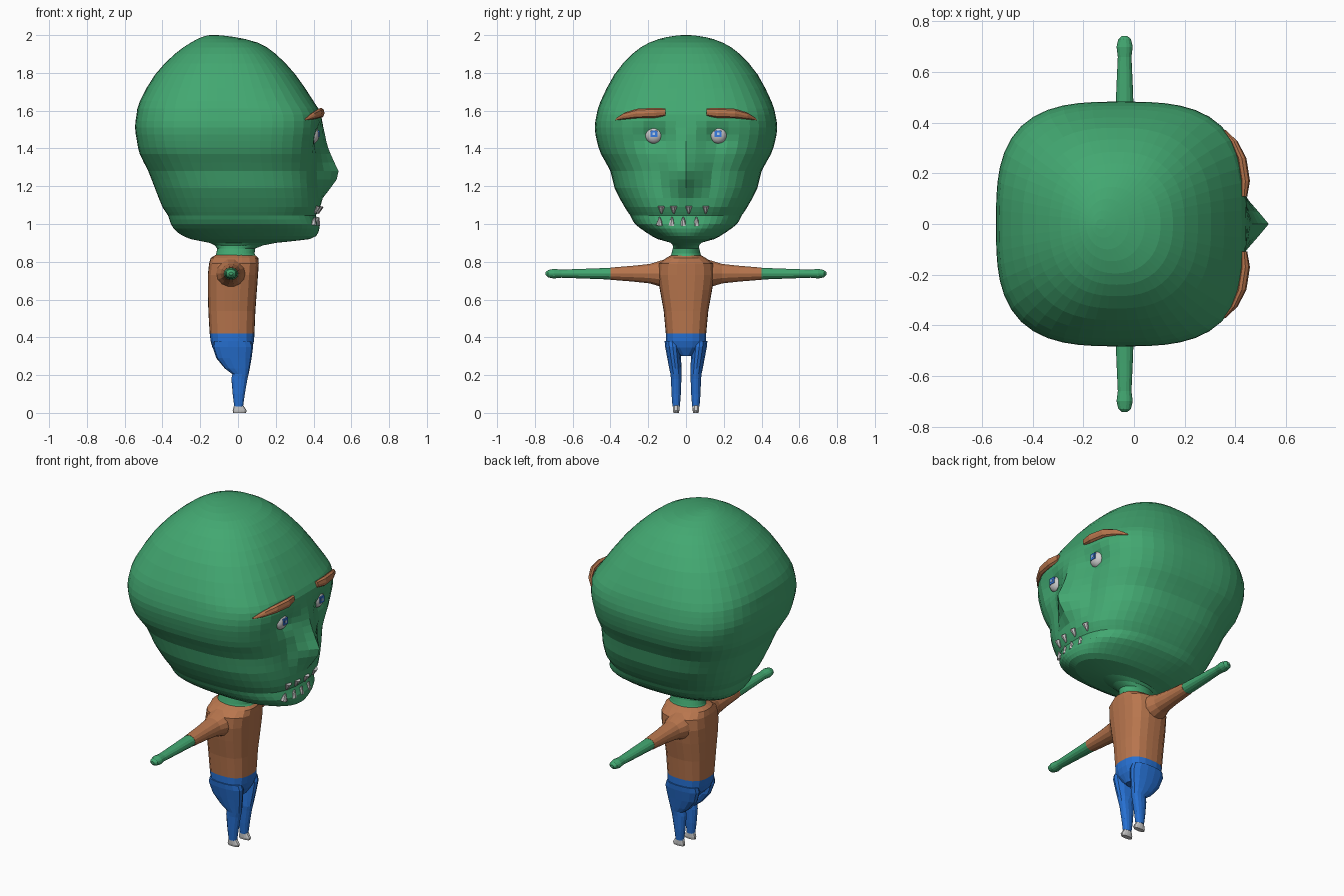
import bpy, bmesh, math
from mathutils import Vector


def material(name, rgb):
    m = bpy.data.materials.new(name)
    m.diffuse_color = (*rgb, 1)
    return m


GREEN = material("skin_green", (0.055, 0.39, 0.165))
BROWN = material("cloth_brown", (0.48, 0.18, 0.075))
BLUE = material("trouser_blue", (0.02, 0.165, 0.65))
IRIS = material("iris_blue", (0.04, 0.2, 0.75))
PALE = material("pupil_pale", (0.5, 0.65, 0.85))


def loft(name, rings, mat=None):
    """Skin a list of equal-length point rings and cap both ends."""
    bm = bmesh.new()
    vs = [[bm.verts.new(p) for p in r] for r in rings]
    n = len(vs[0])
    for a, b in zip(vs, vs[1:]):
        for i in range(n):
            j = (i + 1) % n
            bm.faces.new((a[i], a[j], b[j], b[i]))
    bm.faces.new(vs[0])
    bm.faces.new(vs[-1])
    bmesh.ops.recalc_face_normals(bm, faces=bm.faces)
    me = bpy.data.meshes.new(name)
    bm.to_mesh(me)
    bm.free()
    if mat:
        me.materials.append(mat)
    ob = bpy.data.objects.new(name, me)
    bpy.context.collection.objects.link(ob)
    return ob


def ring(z, x0, x1, hw, n=2.0, count=20, yc=0.0):
    """Horizontal superellipse from x0 to x1 with half width hw."""
    pts = []
    for i in range(count):
        t = 2 * math.pi * i / count
        c, s = math.cos(t), math.sin(t)
        r = (abs(c) ** n + abs(s) ** n) ** (-1 / n)
        pts.append(Vector(((x0 + x1) / 2 + (x1 - x0) / 2 * r * c, yc + hw * r * s, z)))
    return pts


def refine(rows):
    """Insert one smooth in-between row per span."""
    out = []
    for i in range(len(rows) - 1):
        a, b = rows[max(i - 1, 0)], rows[i]
        c, d = rows[i + 1], rows[min(i + 2, len(rows) - 1)]
        out += [b, tuple((9 * (q + r) - p - s) / 16 for p, q, r, s in zip(a, b, c, d))]
    return out + [rows[-1]]


def lerp(table, z):
    for (z0, v0), (z1, v1) in zip(table, table[1:]):
        if z0 <= z <= z1:
            return v0 + (v1 - v0) * (z - z0) / (z1 - z0)
    return 0.0


# Head: z, back, front, half width, squareness
head = [
    (0.82, -0.125, 0.10, 0.085, 2.0), (0.87, -0.11, 0.09, 0.07, 2.0),
    (0.90, -0.15, 0.20, 0.08, 2.0), (0.92, -0.25, 0.38, 0.15, 2.2),
    (0.955, -0.32, 0.425, 0.21, 2.4), (1.00, -0.355, 0.43, 0.27, 2.6),
    (1.045, -0.37, 0.412, 0.295, 2.6), (1.09, -0.40, 0.435, 0.325, 2.6),
    (1.19, -0.44, 0.43, 0.378, 2.7), (1.28, -0.475, 0.425, 0.40, 2.8),
    (1.37, -0.52, 0.43, 0.45, 3.0), (1.44, -0.535, 0.435, 0.472, 3.1),
    (1.51, -0.545, 0.445, 0.483, 3.1), (1.58, -0.537, 0.44, 0.473, 3.1),
    (1.65, -0.52, 0.40, 0.452, 2.9), (1.79, -0.44, 0.305, 0.38, 2.6),
    (1.90, -0.335, 0.20, 0.285, 2.4), (1.96, -0.25, 0.105, 0.195, 2.2),
    (1.99, -0.19, -0.02, 0.10, 2.0), (2.00, -0.15, -0.11, 0.02, 2.0),
]
NOSE = [(1.12, 0), (1.22, 0.085), (1.265, 0.115), (1.39, 0.05), (1.53, 0.0)]
rings = [ring(*r, count=56) for r in refine(head)]
for r in rings:
    for p in r:
        if p.x > 0.2:
            # Nose ridge, then eye sockets
            p.x += lerp(NOSE, p.z) * max(0, 1 - abs(p.y) / 0.13)
            p.x -= 0.035 * math.exp(-((abs(p.y) - 0.17) / 0.07) ** 2 - ((p.z - 1.46) / 0.06) ** 2)
loft("head", rings, GREEN)

# Shirt
shirt = [
    (0.42, -0.15, 0.087, 0.107, 2.8), (0.54, -0.157, 0.092, 0.118, 2.8),
    (0.65, -0.16, 0.10, 0.138, 2.8), (0.73, -0.16, 0.106, 0.15, 2.8),
    (0.79, -0.153, 0.11, 0.145, 2.8), (0.82, -0.145, 0.108, 0.105, 2.5),
    (0.835, -0.12, 0.09, 0.08, 2.0),
]
loft("shirt", [ring(*r) for r in shirt], BROWN)

# Trouser top
hips = [(0.30, -0.09, 0.05, 0.03, 2.5), (0.345, -0.135, 0.075, 0.103, 2.5),
        (0.38, -0.145, 0.085, 0.107, 2.8), (0.42, -0.15, 0.087, 0.107, 2.8)]
loft("trouser_hips", [ring(*r) for r in hips], BLUE)


def side_rings(rows, s):
    """Rings around a sideways arm: y, half depth, half height."""
    return [[(-0.037 + rx * math.cos(t), s * y, 0.737 + rz * math.sin(t))
             for t in (2 * math.pi * i / 14 for i in range(14))] for y, rx, rz in rows]


def add_primitive(name, op, loc, scale, mat=None, **kw):
    bm = bmesh.new()
    op(bm, **kw)
    me = bpy.data.meshes.new(name)
    bm.to_mesh(me)
    bm.free()
    if mat:
        me.materials.append(mat)
    ob = bpy.data.objects.new(name, me)
    ob.location, ob.scale = loc, scale
    bpy.context.collection.objects.link(ob)
    return ob


sleeve = [(0.09, 0.09, 0.085), (0.15, 0.072, 0.066), (0.19, 0.056, 0.053),
          (0.28, 0.046, 0.043), (0.40, 0.039, 0.033)]
forearm = [(0.39, 0.038, 0.032), (0.55, 0.032, 0.026), (0.66, 0.027, 0.022),
           (0.70, 0.032, 0.026), (0.73, 0.025, 0.02), (0.743, 0.01, 0.008)]
leg = [(0.035, -0.02, 0.027, 0.02), (0.10, -0.028, 0.036, 0.025),
       (0.18, -0.035, 0.05, 0.028), (0.205, -0.03, 0.056, 0.03),
       (0.235, -0.07, 0.062, 0.033), (0.29, -0.115, 0.072, 0.037),
       (0.35, -0.135, 0.08, 0.041), (0.38, -0.13, 0.07, 0.04)]
foot = [(0.0, -0.026, 0.042, 0.014), (0.012, -0.028, 0.046, 0.017), (0.042, -0.02, 0.026, 0.018)]
# Brow: x, y, z, half depth, half height
brow = [(0.435, 0.108, 1.592, 0.012, 0.02), (0.44, 0.17, 1.588, 0.018, 0.027),
        (0.426, 0.26, 1.585, 0.018, 0.025), (0.396, 0.325, 1.572, 0.014, 0.018),
        (0.357, 0.372, 1.553, 0.005, 0.004)]

for s, side in ((1, "left"), (-1, "right")):
    loft(side + "_sleeve", side_rings(sleeve, s), BROWN)
    loft(side + "_forearm", side_rings(forearm, s), GREEN)
    loft(side + "_trouser_leg", [ring(z, a, b, h, 2.3, 14, s * (0.052 + 0.2 * max(0, z - 0.2) * 0.6))
                                 for z, a, b, h in leg], BLUE)
    loft(side + "_foot", [ring(z, a, b, h, 2.3, 14, s * 0.052) for z, a, b, h in foot])
    loft(side + "_eyebrow", [[(x + dx * math.cos(t), s * y, z + h * math.sin(t))
                              for t in (math.pi * i / 4 for i in range(8))]
                             for x, y, z, dx, h in brow], BROWN)
    # Eye with square iris and pupil
    eye = add_primitive(side + "_eye", bmesh.ops.create_uvsphere, (0.395, s * 0.17, 1.472),
                        (0.035, 0.047, 0.047), u_segments=20, v_segments=12, radius=1)
    for p in eye.data.polygons:
        p.use_smooth = True
    add_primitive(side + "_iris", bmesh.ops.create_cube, (0.424, s * 0.17, 1.478),
                  (0.016, 0.036, 0.036), IRIS, size=1)
    add_primitive(side + "_pupil", bmesh.ops.create_cube, (0.426, s * 0.17, 1.478),
                  (0.016, 0.014, 0.014), PALE, size=1)

# Teeth: upper row points down, lower row points up
for row, ys, z, x, flip in (("upper", (-0.13, -0.065, 0.015, 0.105), 1.075, 0.43, -1),
                            ("lower", (-0.14, -0.075, -0.015, 0.055), 1.015, 0.422, 1)):
    for i, y in enumerate(ys):
        t = add_primitive(f"{row}_tooth_{i + 1}", bmesh.ops.create_cone, (x - 1.0 * y * y, y, z),
                          (1, 1, 1), cap_ends=True, segments=7, radius1=0.02, radius2=0.004, depth=0.042)
        t.rotation_euler = (0 if flip > 0 else math.pi, 0.25, 0)
